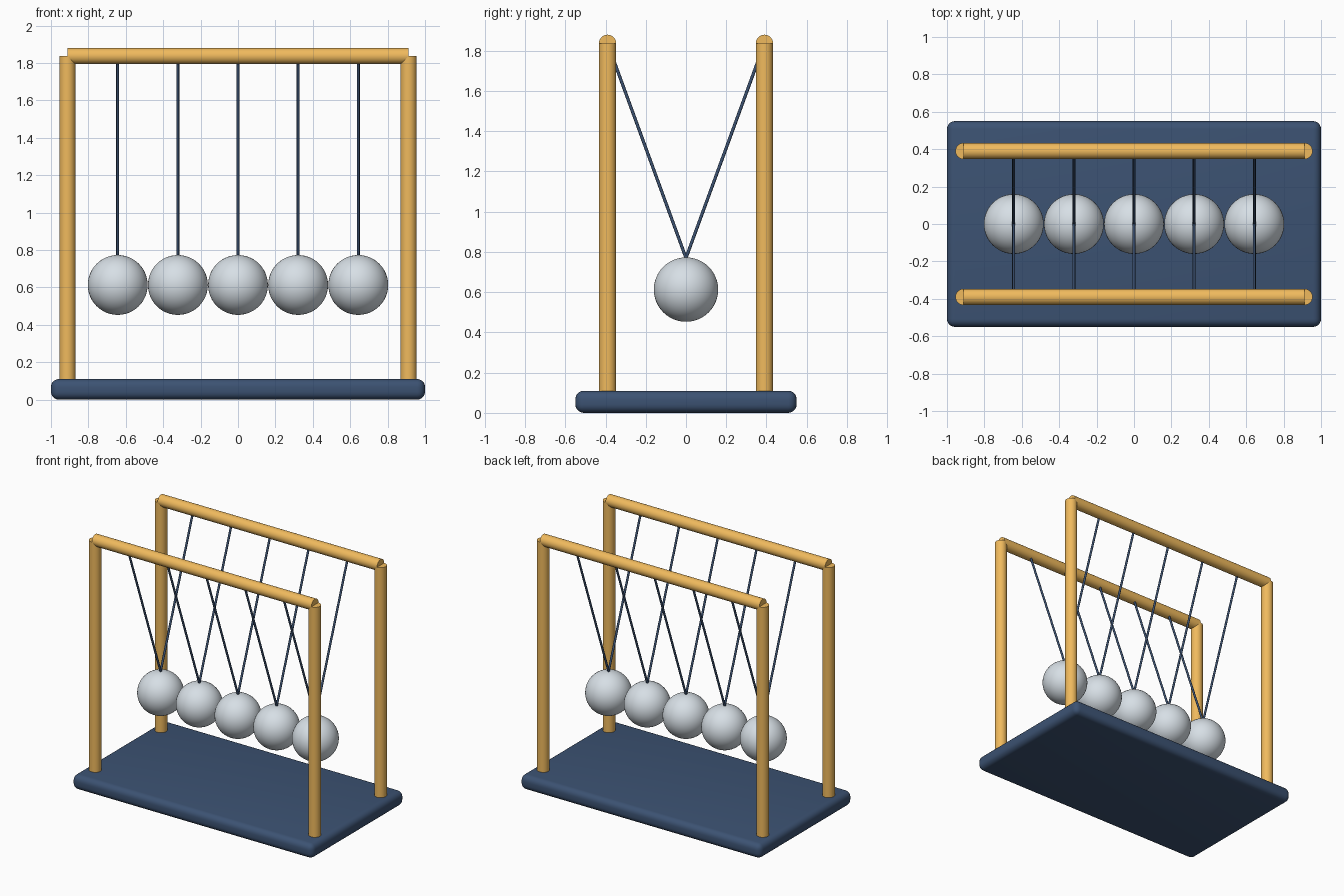
import bpy
from math import radians
from mathutils import Vector

if "Cube" in bpy.data.objects:
    bpy.data.objects.remove(bpy.data.objects["Cube"])

POST_X, POST_Y, RAIL_Z, TUBE_R = 0.912, 0.39, 1.837, 0.043
BALL_R, BALL_Z, PITCH = 0.16, 0.613, 0.3215


def material(name, rgb):
    m = bpy.data.materials.new(name)
    m.diffuse_color = (*rgb, 1)
    m.use_nodes = True
    m.node_tree.nodes["Principled BSDF"].inputs["Base Color"].default_value = m.diffuse_color
    return m


wood = material("warm_wood", (0.87, 0.49, 0.11))
navy = material("navy", (0.045, 0.085, 0.17))
steel = material("steel", (0.68, 0.74, 0.79))


def finish(name, mat):
    ob = bpy.context.object
    ob.name = name
    ob.data.materials.append(mat)
    bpy.ops.object.shade_smooth_by_angle(angle=radians(40))
    return ob


def rod(name, a, b, radius, sides, mat):
    """Round rod between two points."""
    a, b = Vector(a), Vector(b)
    d = b - a
    bpy.ops.mesh.primitive_cylinder_add(
        vertices=sides, radius=radius, depth=d.length, location=(a + b) / 2,
        rotation=d.to_track_quat('Z', 'Y').to_euler())
    return finish(name, mat)


# Base slab with rounded edges
bpy.ops.mesh.primitive_cube_add(size=1, location=(0, 0, 0.055))
base = bpy.context.object
base.scale = (2, 1.1, 0.11)
bpy.ops.object.transform_apply(location=False, rotation=False, scale=True)
bevel = base.modifiers.new("round_edges", 'BEVEL')
bevel.width, bevel.segments = 0.042, 5
bpy.ops.object.modifier_apply(modifier=bevel.name)
finish("base", navy)

# Two frames: a pair of posts and a top rail each
for side, y in (("front", -POST_Y), ("back", POST_Y)):
    for end, x in (("left", -POST_X), ("right", POST_X)):
        rod(f"{side}_{end}_post", (x, y, 0.09), (x, y, RAIL_Z), TUBE_R, 32, wood)
    rod(f"{side}_rail", (-POST_X, y, RAIL_Z), (POST_X, y, RAIL_Z), TUBE_R, 32, wood)

# Row of hanging balls, each with a V of two strings
for i in range(5):
    x = (i - 2) * PITCH
    bpy.ops.mesh.primitive_uv_sphere_add(
        segments=48, ring_count=24, radius=BALL_R, location=(x, 0, BALL_Z))
    finish(f"ball_{i + 1}", steel)
    for side, y in (("front", -POST_Y), ("back", POST_Y)):
        rod(f"{side}_string_{i + 1}", (x, 0, BALL_Z + BALL_R - 0.003),
            (x, y, RAIL_Z), 0.008, 12, navy)
